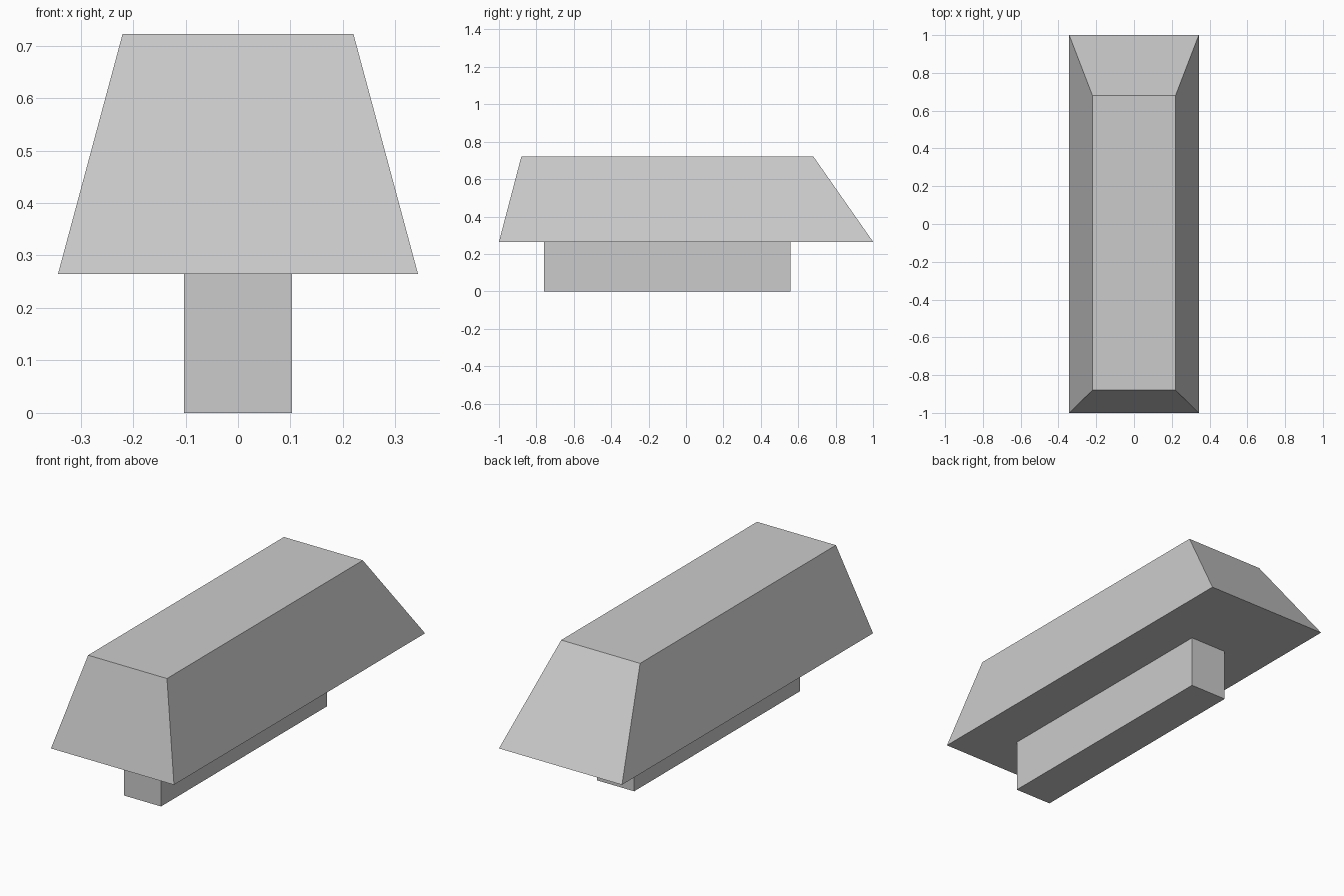
import bpy
import bmesh

cube = bpy.data.objects.get("Cube")
if cube:
    bpy.data.objects.remove(cube, do_unlink=True)

grey = bpy.data.materials.new("plain grey")
grey.use_nodes = True
colour = (0.6, 0.6, 0.6, 1)
grey.diffuse_color = colour
grey.node_tree.nodes["Principled BSDF"].inputs["Base Color"].default_value = colour


def tapered_block(name, bottom, top):
    """Block between two rectangles, each given as half width, front y, back y, z."""
    bm = bmesh.new()
    rings = []
    for half, front, back, z in (bottom, top):
        corners = ((-half, front), (half, front), (half, back), (-half, back))
        rings.append([bm.verts.new((x, y, z)) for x, y in corners])
    low, high = rings
    bm.faces.new(low[::-1])
    bm.faces.new(high)
    for i in range(4):
        j = (i + 1) % 4
        bm.faces.new((low[i], low[j], high[j], high[i]))
    mesh = bpy.data.meshes.new(name)
    bm.to_mesh(mesh)
    bm.free()
    mesh.materials.append(grey)
    obj = bpy.data.objects.new(name, mesh)
    bpy.context.collection.objects.link(obj)
    return obj


# Sloped body with a longer slope at the back
tapered_block("body", (0.343, -1, 1, 0.265), (0.22, -0.88, 0.68, 0.722))

# Narrow straight foot under the body
tapered_block("foot", (0.103, -0.76, 0.56, 0), (0.103, -0.76, 0.56, 0.265))
